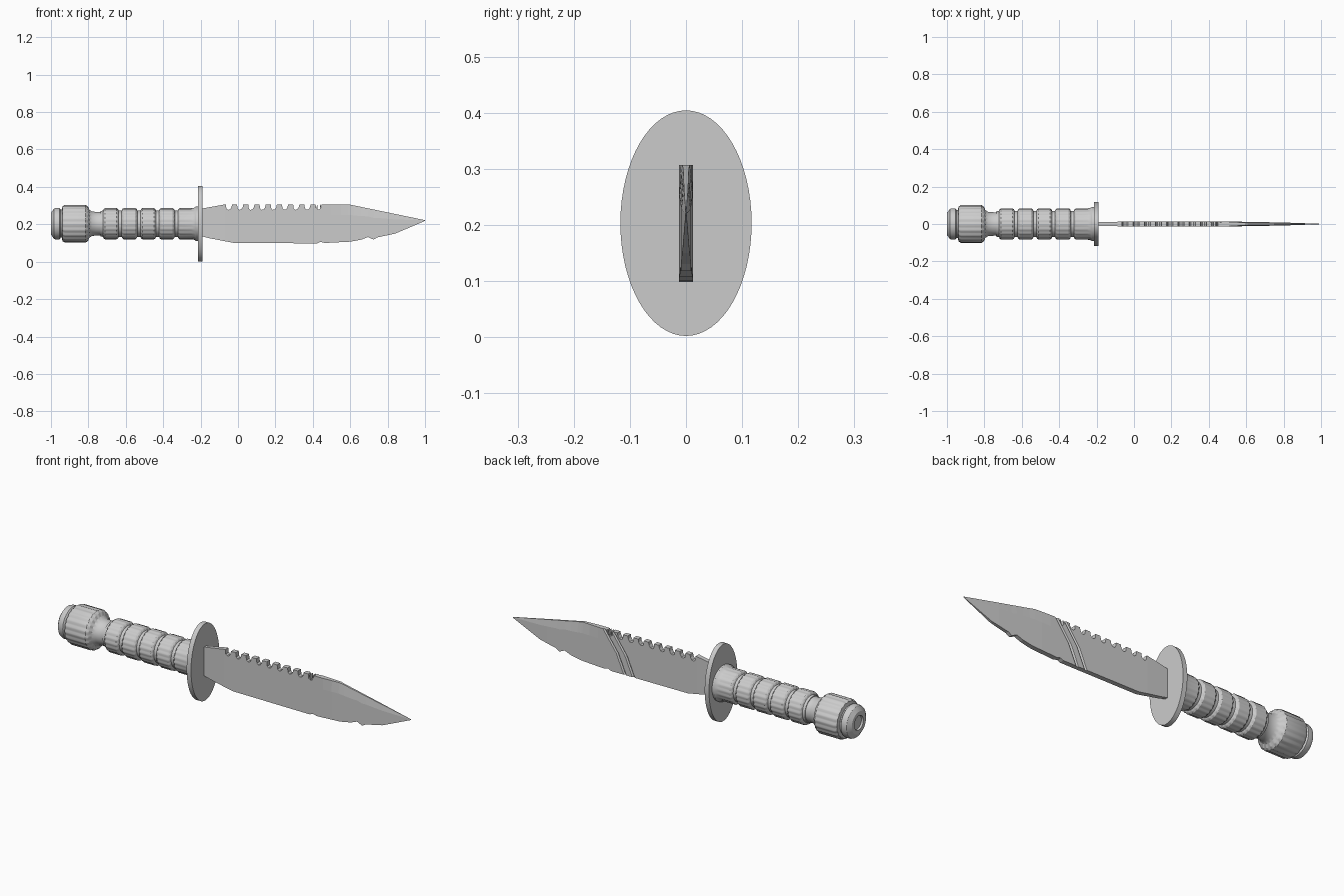
import bpy, bmesh, math
from mathutils import Vector

if "Cube" in bpy.data.objects:
    bpy.data.objects.remove(bpy.data.objects["Cube"])

CZ = 0.203  # height of the long axis

steel = bpy.data.materials.new("light grey")
steel.use_nodes = True
GREY = (0.6, 0.6, 0.6, 1)
steel.diffuse_color = GREY
steel.node_tree.nodes["Principled BSDF"].inputs["Base Color"].default_value = GREY


def finish(name, bm, smooth=None):
    bmesh.ops.recalc_face_normals(bm, faces=bm.faces)
    mesh = bpy.data.meshes.new(name)
    bm.to_mesh(mesh)
    bm.free()
    ob = bpy.data.objects.new(name, mesh)
    bpy.context.collection.objects.link(ob)
    mesh.materials.append(steel)
    if smooth:
        bpy.ops.object.select_all(action='DESELECT')
        ob.select_set(True)
        bpy.context.view_layer.objects.active = ob
        bpy.ops.object.shade_smooth_by_angle(angle=math.radians(smooth))
    return ob


def loft(bm, rings):
    """Skin a list of closed point rings and cap both ends."""
    rows = [[bm.verts.new(p) for p in ring] for ring in rings]
    for a, b in zip(rows, rows[1:]):
        for i in range(len(a)):
            j = (i + 1) % len(a)
            bm.faces.new((a[i], a[j], b[j], b[i]))
    bm.faces.new(rows[0])
    bm.faces.new(rows[-1])


def lathe(name, profile, segments=80, smooth=30):
    """Turn (x, radius, flute depth) points about the long axis."""
    rings = []
    for x, r, flute in profile:
        ring = []
        for i in range(segments):
            a = math.tau * i / segments
            rr = r - (flute if i % 4 > 1 else 0)
            ring.append((x, rr * math.cos(a), CZ + rr * math.sin(a)))
        rings.append(ring)
    bm = bmesh.new()
    loft(bm, rings)
    return finish(name, bm, smooth)


# Pommel: recessed end, narrow cap, fluted barrel and neck
lathe("pommel", [
    (-0.99, 0.035, 0), (-1.0, 0.037, 0), (-1.0, 0.058, 0), (-0.985, 0.08, 0),
    (-0.975, 0.084, 0), (-0.955, 0.084, 0), (-0.948, 0.075, 0), (-0.942, 0.075, 0),
    (-0.938, 0.094, 0.003), (-0.925, 0.101, 0.003), (-0.815, 0.101, 0.003),
    (-0.802, 0.092, 0.003), (-0.795, 0.075, 0), (-0.78, 0.065, 0),
    (-0.74, 0.062, 0), (-0.72, 0.07, 0)])

# Grip: five fluted rings separated by grooves, flared at the guard
grip = [(-0.735, 0.068, 0)]
for k in range(5):
    x = -0.722 + 0.1 * k
    grip += [(x, 0.07, 0), (x + 0.004, 0.079, 0.002), (x + 0.012, 0.084, 0.002),
             (x + 0.072, 0.084, 0.002), (x + 0.08, 0.079, 0.002), (x + 0.084, 0.07, 0)]
grip = grip[:-2] + [(-0.235, 0.085, 0), (-0.225, 0.092, 0), (-0.208, 0.092, 0)]
lathe("grip", grip)

# Oval guard
bm = bmesh.new()
loft(bm, [[(x, 0.117 * math.cos(math.tau * i / 64), CZ + 0.201 * math.sin(math.tau * i / 64))
           for i in range(64)] for x in (-0.215, -0.19)])
finish("guard", bm, 30)


# Blade outline along x
def lerp(pts, x):
    for (x0, v0), (x1, v1) in zip(pts, pts[1:]):
        if x <= x1:
            return v0 + (v1 - v0) * (x - x0) / (x1 - x0)
    return pts[-1][1]


spine = [(-0.2, 0.283), (-0.07, 0.306), (0.59, 0.307), (1, 0.222)]
edge = [(-0.2, 0.137), (-0.15, 0.125), (-0.02, 0.1), (0.425, 0.098), (0.44, 0.106),
        (0.465, 0.1), (0.6, 0.107), (0.66, 0.118), (0.695, 0.132), (0.725, 0.118),
        (0.745, 0.13), (0.84, 0.15), (1, 0.218)]
width = [(-0.2, 0.009), (-0.07, 0.0125), (0.55, 0.0125), (0.8, 0.008), (1, 0.001)]
bevel = [(-0.2, 1), (0.5, 1), (0.62, 0.45), (1, 0.45)]

# Saw teeth: rounded notches cut into the spine
tooth = {}
for k in range(9):
    x = -0.065 + 0.06 * k
    for dx, drop in ((0, 0), (0.003, 0.022), (0.011, 0.029), (0.022, 0.027), (0.03, 0.015), (0.033, 0)):
        tooth[round(x + dx, 4)] = drop

rings = []
for x in sorted({p[0] for p in spine + edge + width + bevel} | set(tooth)):
    top = lerp(spine, x) - tooth.get(x, 0)
    low = lerp(edge, x)
    w = lerp(width, x)
    shoulder = low + (top - low) * 0.72
    wt = w * lerp(bevel, x)
    rings.append([(x, -w, low), (x, w, low), (x, w, shoulder), (x, wt, top),
                  (x, -wt, top), (x, -w, shoulder)])
bm = bmesh.new()
loft(bm, rings)
blade = finish("blade", bm)

# Two slanted shallow grooves on the back of the blade
for k, (xt, xb) in enumerate(((0.465, 0.35), (0.415, 0.30))):
    bm = bmesh.new()
    ends = []
    for t in (-0.2, 0.5, 1.2):
        x = xt + (xb - xt) * t - 0.02 * math.sin(math.pi * max(0, min(1, t)))
        z = 0.30 - 0.2 * t
        ends.append([(x, 0.007, z), (x + 0.018, 0.02, z), (x - 0.018, 0.02, z)])
    loft(bm, ends)
    cutter = finish("groove_cutter_%d" % (k + 1), bm)
    cutter.hide_render = True
    cutter.hide_viewport = True
    mod = blade.modifiers.new("groove", 'BOOLEAN')
    mod.operation = 'DIFFERENCE'
    mod.solver = 'EXACT'
    mod.object = cutter
